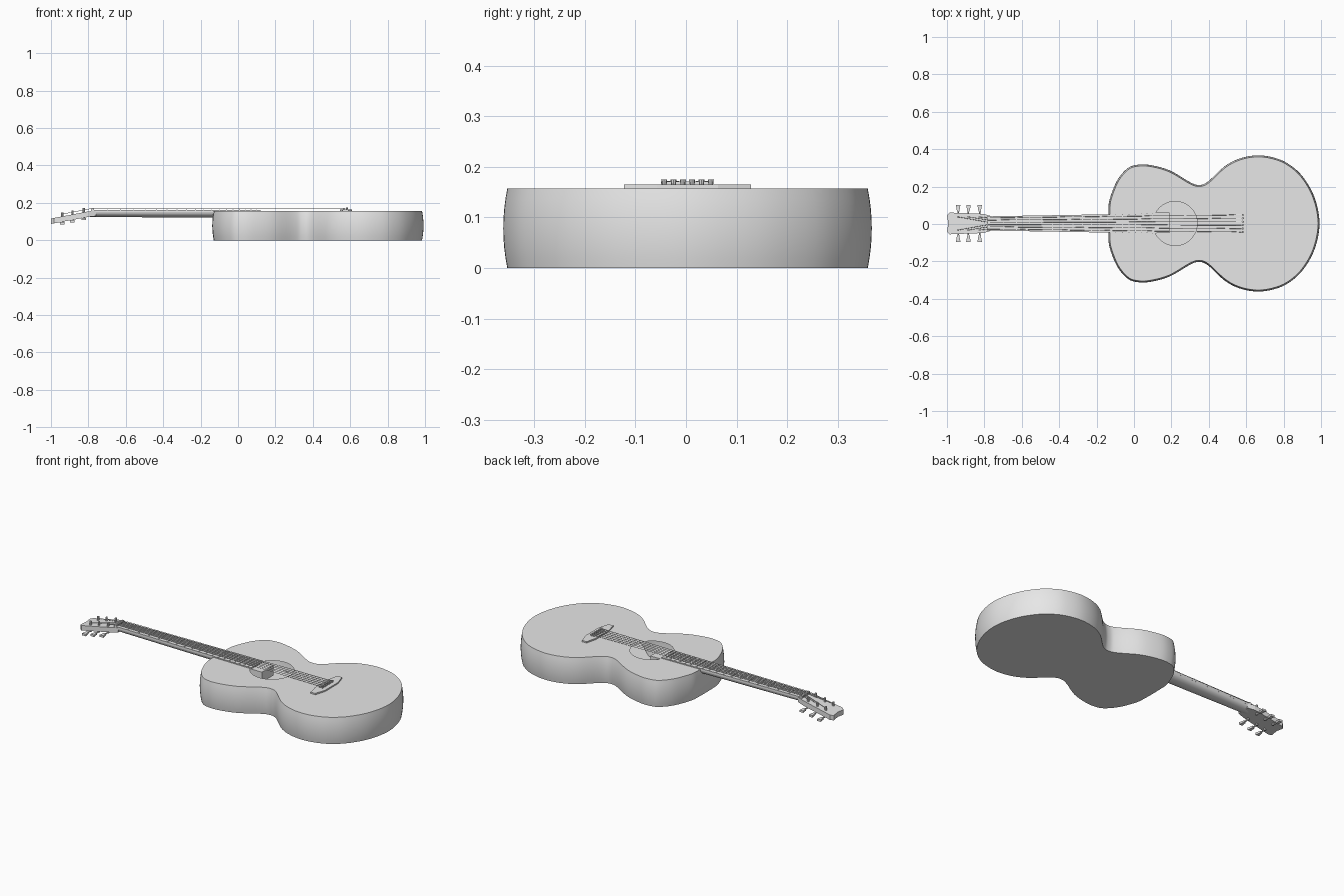
import bpy, bmesh, math
from mathutils import Vector

if "Cube" in bpy.data.objects:
    bpy.data.objects.remove(bpy.data.objects["Cube"])

CY = 0.003  # centre line of the instrument
grey = bpy.data.materials.new("plain grey")
grey.diffuse_color = (0.8, 0.8, 0.8, 1)
grey.use_nodes = True
grey.node_tree.nodes["Principled BSDF"].inputs["Base Color"].default_value = grey.diffuse_color


def finish(name, bm, smooth=False):
    mesh = bpy.data.meshes.new(name)
    bm.to_mesh(mesh)
    bm.free()
    mesh.materials.append(grey)
    ob = bpy.data.objects.new(name, mesh)
    bpy.context.collection.objects.link(ob)
    if smooth:
        bpy.ops.object.select_all(action='DESELECT')
        ob.select_set(True)
        bpy.context.view_layer.objects.active = ob
        bpy.ops.object.shade_smooth_by_angle(angle=math.radians(35))
    return ob


def loft(name, sections, smooth=False):
    """Skin a list of closed sections and cap both ends."""
    bm = bmesh.new()
    rings = [[bm.verts.new(p) for p in s] for s in sections]
    n = len(rings[0])
    for a, b in zip(rings, rings[1:]):
        for i in range(n):
            j = (i + 1) % n
            bm.faces.new((a[i], a[j], b[j], b[i]))
    bm.faces.new(rings[0][::-1])
    bm.faces.new(rings[-1])
    bmesh.ops.recalc_face_normals(bm, faces=bm.faces)
    return finish(name, bm, smooth)


def box(name, x0, x1, y0, y1, z0, z1):
    return loft(name, [[(x, y0, z0), (x, y1, z0), (x, y1, z1), (x, y0, z1)] for x in (x0, x1)])


def rod(name, a, b, r0, r1=None, n=8):
    a, b = Vector(a), Vector(b)
    d = (b - a).normalized()
    u = d.orthogonal().normalized()
    v = d.cross(u)
    r1 = r0 if r1 is None else r1
    angs = [2 * math.pi * i / n for i in range(n)]
    return loft(name, [[p + r * (u * math.cos(t) + v * math.sin(t)) for t in angs]
                       for p, r in ((a, r0), (b, r1))], True)


# Body outline: half profile, mirrored, then smoothed with a spline
half = [(-.137, .06), (-.13, .13), (-.09, .23), (-.037, .293), (.013, .313), (.083, .313),
        (.19, .284), (.297, .222), (.345, .206), (.393, .222), (.484, .305), (.564, .347),
        (.655, .364), (.74, .354), (.82, .322), (.90, .253), (.965, .14)]
ctrl = [Vector(p) for p in half] + [Vector((.992, 0))] + [Vector((x, -y)) for x, y in half[::-1]]
outline = []
n = len(ctrl)
for i in range(n):
    p0, p1, p2, p3 = (ctrl[(i + k) % n] for k in (-1, 0, 1, 2))
    for k in range(5):
        t = k / 5
        outline.append(.5 * (2 * p1 + (p2 - p0) * t + (2 * p0 - 5 * p1 + 4 * p2 - p3) * t * t
                             + (3 * p1 - p0 - 3 * p2 + p3) * t ** 3))
n = len(outline)
normals = []
for i in range(n):
    d = (outline[(i + 1) % n] - outline[i - 1]).normalized()
    normals.append(Vector((-d.y, d.x)))

# Hollow body with slightly bulging sides and a round sound hole
TOP = .157
bm = bmesh.new()
rings = []
for k in range(9):
    s = k / 4 - 1
    rings.append([bm.verts.new((p.x - m.x * .008 * s * s, p.y - m.y * .008 * s * s + CY, TOP * k / 8))
                  for p, m in zip(outline, normals)])
for a, b in zip(rings, rings[1:]):
    for i in range(n):
        j = (i + 1) % n
        bm.faces.new((a[j], a[i], b[i], b[j]))
bm.faces.new(rings[0])
hole = [bm.verts.new((.22 + .118 * math.cos(i * math.pi / 24), CY + .118 * math.sin(i * math.pi / 24), TOP))
        for i in range(48)]
edges = [bm.edges.new((hole[i - 1], hole[i])) for i in range(48)]
edges += [bm.edges.get((rings[-1][i - 1], rings[-1][i])) for i in range(n)]
bmesh.ops.triangle_fill(bm, edges=edges, use_beauty=True, normal=(0, 0, 1))
bm.normal_update()
for f in bm.faces:
    c = f.calc_center_median()
    if c.z > TOP - .001 and f.normal.z < 0 or c.z < .001 and f.normal.z > 0:
        f.normal_flip()
finish("body", bm, True)


# Neck: rounded underside, widening towards the body
def neck_half(x):
    return .038 + .011 * (x + .78) / .65


def neck_section(x, depth):
    w = neck_half(x)
    return [(x, CY + w * math.cos(t), .152 - depth * math.sin(t))
            for t in (math.pi * i / 12 for i in range(13))]


loft("neck", [neck_section(-.79, .027), neck_section(-.5, .029), neck_section(-.12, .031)], True)
box("neck_block", -.12, .19, -.048, .062, .095, .155)
loft("fretboard", [[(x, CY + s * neck_half(x), z) for s, z in ((-1, .151), (1, .151), (1, .163), (-1, .163))]
                   for x in (-.78, .12)])
box("nut", -.785, -.77, CY - .038, CY + .038, .15, .17)

# Frets at equal-tempered spacing
for i in range(1, 20):
    x = -.775 + 1.35 * (1 - 2 ** (-i / 12))
    if x < .115:
        w = neck_half(x)
        box("fret", x - .002, x + .002, CY - w, CY + w, .162, .1655)


# Headstock: tilted slab with a notched tip
def head_top(x):
    return .158 + (x + .78) * .19


side = [(-.76, .038), (-.80, .05), (-.825, .052), (-.985, .058), (-1.0, .045)]
plan = side + [(-.993, 0)] + [(x, -y) for x, y in side[::-1]]
loft("headstock", [[(x, CY + y, head_top(min(x, -.78)) - t) for x, y in plan] for t in (.029, 0)])

# Tuners: post above, shaft and flared button at the side
posts = []
for x in (-.94, -.885, -.825):
    for s in (-1, 1):
        z = head_top(x)
        y = CY + s * .035
        rod("tuner_post", (x, y, z - .04), (x, y, z + .022), .006)
        rod("tuner_shaft", (x, y, z - .036), (x, CY + s * .07, z - .036), .004)
        loft("tuner_button", [[(x + a * w, CY + s * yy, z - .036 + b * .006)
                               for a, b in ((-1, -1), (1, -1), (1, 1), (-1, 1))]
                              for yy, w in ((.063, .006), (.098, .012))])
        posts.append((s, x, y, z + .012))

# Bridge with tapered ends, saddle and pins
half_bridge = [(.545, .06), (.56, .125), (.59, .125), (.61, .06)]
bridge = half_bridge + [(x, -y) for x, y in half_bridge[::-1]]
loft("bridge", [[(x, CY + y, z) for x, y in bridge] for z in (.155, .165)])
box("saddle", .562, .57, CY - .052, CY + .05, .163, .171)

# Strings run from the posts over the nut to the bridge pins
order = [p for p in sorted(posts, key=lambda p: p[1]) if p[0] < 0][::-1]
order += [p for p in sorted(posts, key=lambda p: p[1]) if p[0] > 0]
for i, (s, px, py, pz) in enumerate(order):
    f = (i - 2.5) / 2.5
    nut = (-.778, CY + f * .03, .171)
    end = (.575, CY + f * .046, .171)
    rod("string", nut, end, .0013, n=6)
    rod("string_end", (px, py, pz), nut, .0013, n=6)
    rod("bridge_pin", (.582, end[1], .16), (.582, end[1], .175), .004, .006)
